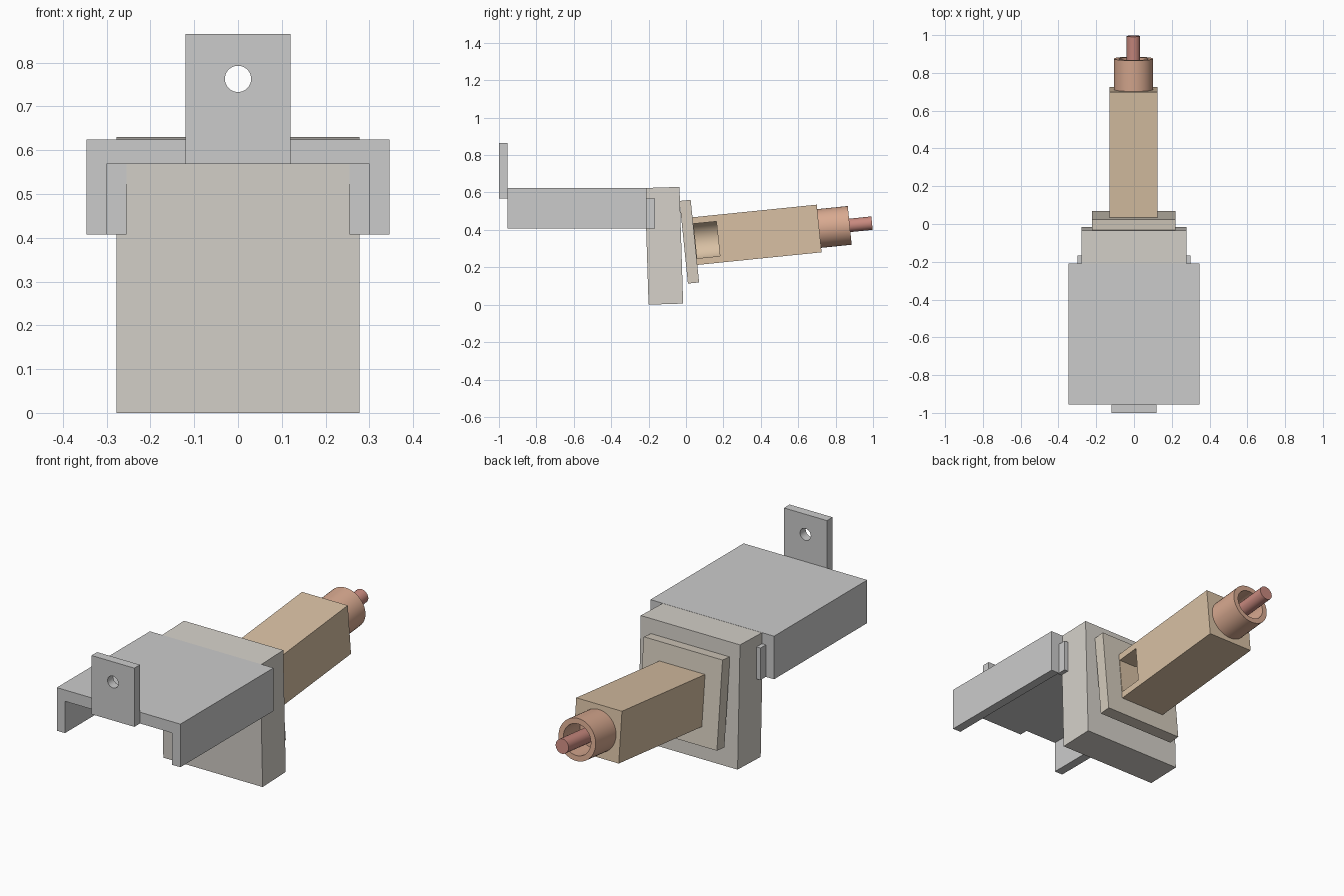
import bpy, bmesh
from math import radians, cos, sin, pi
from mathutils import Matrix, Vector

if "Cube" in bpy.data.objects:
    bpy.data.objects.remove(bpy.data.objects["Cube"])

# Frames: upright, slightly tilted body, tilted barrel axis
WORLD = Matrix.Identity(4)
BODY = Matrix.Translation((0, -0.1175, 0.315)) @ Matrix.Rotation(radians(1.8), 4, 'X')
AXIS = Matrix.Translation((-0.003, 0.0475, 0.34)) @ Matrix.Rotation(radians(5.8), 4, 'X')


def finish(name, bm, frame, color=None, smooth=False):
    bmesh.ops.recalc_face_normals(bm, faces=bm.faces)
    bm.transform(frame)
    me = bpy.data.meshes.new(name)
    bm.to_mesh(me)
    bm.free()
    ob = bpy.data.objects.new(name, me)
    bpy.context.collection.objects.link(ob)
    if color:
        mat = bpy.data.materials.new(name + "_colour")
        mat.diffuse_color = (*color, 1)
        mat.use_nodes = True
        mat.node_tree.nodes["Principled BSDF"].inputs["Base Color"].default_value = mat.diffuse_color
        me.materials.append(mat)
    if smooth:
        smooth_by_angle(ob)
    return ob


def smooth_by_angle(ob):
    bpy.ops.object.select_all(action='DESELECT')
    ob.select_set(True)
    bpy.context.view_layer.objects.active = ob
    bpy.ops.object.shade_smooth_by_angle(angle=radians(30))


def box(name, x, y, z, frame=WORLD, color=None):
    bm = bmesh.new()
    bmesh.ops.create_cube(bm, size=1)
    for v in bm.verts:
        v.co = Vector([(r[0] + r[1]) / 2 + c * (r[1] - r[0])
                       for c, r in zip(v.co, (x, y, z))])
    return finish(name, bm, frame, color)


def lathe(name, profile, frame=AXIS, color=None, n=40):
    """Turn (radius, y) points around the local y axis; ends are capped."""
    bm = bmesh.new()
    rings = [[bm.verts.new((r * cos(2 * pi * i / n), y, r * sin(2 * pi * i / n)))
              for i in range(n)] for r, y in profile]
    for a, b in zip(rings, rings[1:]):
        for i in range(n):
            j = (i + 1) % n
            bm.faces.new((a[i], a[j], b[j], b[i]))
    bm.faces.new(rings[0])
    bm.faces.new(rings[-1])
    return finish(name, bm, frame, color, True)


def cut(ob, cutter):
    cutter.hide_render = True
    m = ob.modifiers.new("cut", 'BOOLEAN')
    m.object, m.operation, m.solver = cutter, 'DIFFERENCE', 'EXACT'
    bpy.context.view_layer.objects.active = ob
    bpy.ops.object.modifier_apply(modifier=m.name)
    bpy.data.objects.remove(cutter)


# Cover: channel profile open at the bottom, extruded along y
half = [(0.30, 0.568), (0.30, 0.407), (0.346, 0.407), (0.346, 0.625)]
profile = half + [(-x, z) for x, z in reversed(half)]
bm = bmesh.new()
face = bm.faces.new([bm.verts.new((x, -0.955, z)) for x, z in profile])
ext = bmesh.ops.extrude_face_region(bm, geom=[face])
bmesh.ops.translate(bm, vec=(0, 0.745, 0),
                    verts=[v for v in ext["geom"] if isinstance(v, bmesh.types.BMVert)])
finish("cover", bm, WORLD)

# Small side lugs joining cover and body
for side, x in (("left", (-0.30, -0.255)), ("right", (0.255, 0.30))):
    box(side + "_lug", x, (-0.22, -0.167), (0.407, 0.569))

# Upright mounting tab with a round hole
tab = box("mounting_tab", (-0.12, 0.12), (-1.0, -0.955), (0.568, 0.865))
cut(tab, lathe("tab_hole", [(0.03, -0.1), (0.03, 0.1)], Matrix.Translation((0, -0.98, 0.763))))
smooth_by_angle(tab)

# Body block and flange
box("body", (-0.278, 0.278), (-0.0925, 0.0925), (-0.312, 0.312), BODY, (0.67, 0.64, 0.59))
box("flange", (-0.219, 0.222), (-0.06, 0.0), (-0.222, 0.222), AXIS, (0.66, 0.60, 0.51))

# Square barrel with an inner bore and a window on the right
barrel = box("barrel", (-0.128, 0.128), (-0.002, 0.668), (-0.128, 0.128), AXIS, (0.69, 0.53, 0.37))
cut(barrel, lathe("bore", [(0.1, 0.003), (0.1, 0.6)]))
cut(barrel, box("window", (0.0, 0.2), (0.003, 0.125), (-0.093, 0.093), AXIS))
smooth_by_angle(barrel)

# Nozzle collar with recess, and the thin tip
lathe("nozzle", [(0.104, 0.66), (0.104, 0.832), (0.077, 0.832), (0.077, 0.70)],
      color=(0.69, 0.40, 0.28))
lathe("tip", [(0.036, 0.695), (0.036, 0.952)], color=(0.58, 0.25, 0.21))
